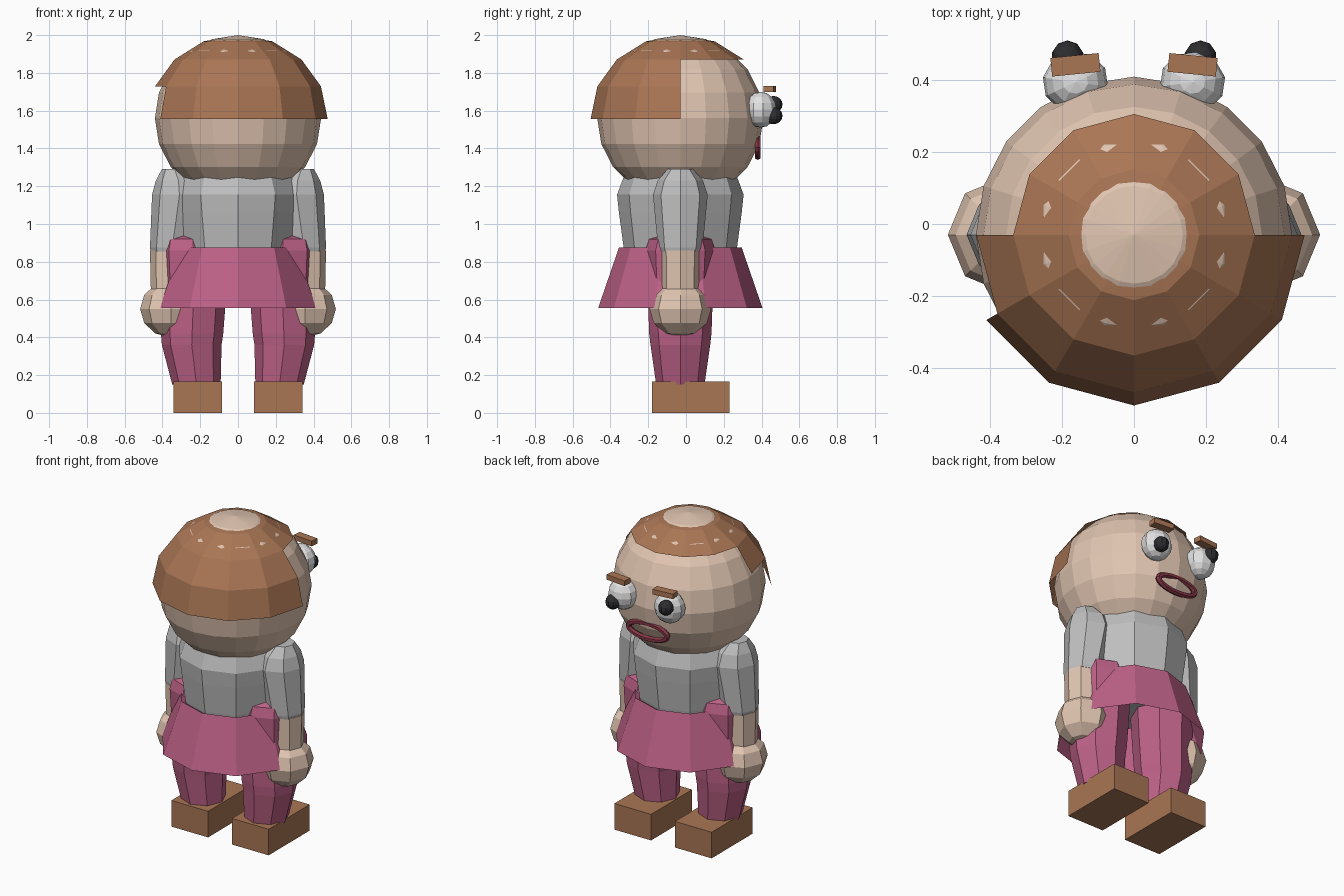
import bpy, bmesh, math
from mathutils import Vector

if "Cube" in bpy.data.objects:
    bpy.data.objects.remove(bpy.data.objects["Cube"])

CY = -0.03  # body axis


def material(name, rgb):
    m = bpy.data.materials.new(name)
    m.diffuse_color = (*rgb, 1)
    m.use_nodes = True
    m.node_tree.nodes["Principled BSDF"].inputs["Base Color"].default_value = m.diffuse_color
    return m


SKIN = material("skin", (0.75, 0.56, 0.44))
BROWN = material("brown", (0.40, 0.18, 0.09))
GREY = material("shirt_grey", (0.52, 0.52, 0.52))
PINK = material("pink", (0.51, 0.12, 0.24))
WHITE = material("eye_white", (0.75, 0.75, 0.75))
BLACK = material("pupil_black", (0.026, 0.026, 0.03))
RED = material("mouth_red", (0.24, 0.038, 0.06))


def finish(name, bm, mat, loc=(0, 0, 0), rot=(0, 0, 0), recalc=True):
    if recalc:
        bmesh.ops.recalc_face_normals(bm, faces=bm.faces)
    me = bpy.data.meshes.new(name)
    bm.to_mesh(me)
    bm.free()
    me.materials.append(mat)
    ob = bpy.data.objects.new(name, me)
    ob.location, ob.rotation_euler = loc, rot
    bpy.context.collection.objects.link(ob)
    return ob


def loft(name, profile, n, mat, phase=0.0, caps=True):
    """Stack of n-sided rings; profile rows are (centre x, z, radius)."""
    bm = bmesh.new()
    rings = []
    for cx, z, r in profile:
        rings.append([bm.verts.new((cx + r * math.cos(phase + math.tau * i / n),
                                    CY + r * math.sin(phase + math.tau * i / n), z))
                      for i in range(n)])
    for a, b in zip(rings, rings[1:]):
        for i in range(n):
            j = (i + 1) % n
            bm.faces.new((a[i], a[j], b[j], b[i]))
    if caps:
        bm.faces.new(rings[0])
        bm.faces.new(rings[-1])
    return finish(name, bm, mat)


def ball(name, loc, size, seg, rings, mat, rot=(0, 0, 0)):
    bm = bmesh.new()
    bmesh.ops.create_uvsphere(bm, u_segments=seg, v_segments=rings, radius=1)
    bmesh.ops.scale(bm, vec=size, verts=bm.verts)
    return finish(name, bm, mat, loc, rot)


def box(name, loc, size, mat, rot=(0, 0, 0)):
    bm = bmesh.new()
    bmesh.ops.create_cube(bm, size=1)
    bmesh.ops.scale(bm, vec=size, verts=bm.verts)
    return finish(name, bm, mat, loc, rot)


# head
ball("head", (0, CY, 1.56), (0.44, 0.44, 0.44), 20, 10, SKIN)

# hair: thin dome, open over the face, with one lower panel missing
bm = bmesh.new()
rows = [(0.475, 1.555), (0.439, 1.729), (0.336, 1.871), (0.182, 1.967)]
ring = [[bm.verts.new((r * math.cos(math.tau * i / 12), CY + r * math.sin(math.tau * i / 12), z))
         for i in range(12)] for r, z in rows]
pole = bm.verts.new((0, CY, 1.998))
for k in range(3):
    for i in range(12):
        if (k < 2 and i < 6) or (k == 0 and i == 6):
            continue
        j = (i + 1) % 12
        bm.faces.new((ring[k][i], ring[k][j], ring[k + 1][j], ring[k + 1][i]))
for i in range(12):
    bm.faces.new((ring[3][i], ring[3][(i + 1) % 12], pole))
bmesh.ops.delete(bm, geom=[v for v in bm.verts if not v.link_faces], context='VERTS')
finish("hair", bm, BROWN, recalc=False)

# torso and skirt
QUARTER = math.pi / 2
loft("torso", [(0, 0.80, 0.285), (0, 0.875, 0.30), (0, 1.045, 0.323), (0, 1.06, 0.325),
               (0, 1.155, 0.335), (0, 1.25, 0.30)], 10, GREY, QUARTER)
loft("skirt", [(0, 0.555, 0.435), (0, 0.875, 0.325)], 10, PINK, QUARTER, caps=False)
loft("skirt_waist", [(0, 0.86, 0.30), (0, 0.875, 0.325)], 10, PINK, QUARTER, caps=False)

for s, side in ((-1, "left"), (1, "right")):
    # arms
    loft(f"{side}_sleeve", [(s * 0.35, 0.855, 0.112), (s * 0.348, 0.875, 0.118),
                            (s * 0.31, 1.155, 0.145), (s * 0.315, 1.23, 0.12),
                            (s * 0.335, 1.29, 0.068)], 8, GREY)
    loft(f"{side}_forearm", [(s * 0.36, 0.58, 0.10), (s * 0.36, 0.86, 0.106)], 8, SKIN)
    ball(f"{side}_hand", (s * 0.355, CY, 0.55), (0.163, 0.163, 0.15), 8, 6, SKIN)
    # legs and shoes
    loft(f"{side}_leg", [(s * 0.22, 0.15, 0.128), (s * 0.245, 0.36, 0.158),
                         (s * 0.243, 0.42, 0.165), (s * 0.235, 0.62, 0.172),
                         (s * 0.235, 0.86, 0.185), (s * 0.24, 0.92, 0.165),
                         (s * 0.245, 0.95, 0.09)], 8, PINK)
    box(f"{side}_shoe", (s * 0.212, 0.025, 0.0825), (0.257, 0.41, 0.165), BROWN)
    # eyes and brows
    ball(f"{side}_eye", (s * 0.163, 0.395, 1.605), (0.092, 0.085, 0.095), 10, 8, WHITE,
         (0, 0, -s * 0.15))
    ball(f"{side}_pupil", (s * 0.185, 0.463, 1.603 - s * 0.03), (0.045, 0.048, 0.045),
         10, 8, BLACK)
    box(f"{side}_brow", (s * 0.163, 0.443, 1.715), (0.135, 0.052, 0.032), BROWN,
        (0, 0, -s * 0.1))

# mouth: flattened ring half sunk in the face
bm = bmesh.new()
N, M, T = 20, 6, 0.018
loops = []
for i in range(N):
    a = math.tau * i / N
    c = Vector((0.135 * math.cos(a), 0, 0.048 * math.sin(a)))
    out = Vector((math.cos(a), 0, math.sin(a)))
    loops.append([bm.verts.new(c + out * T * math.cos(math.tau * k / M)
                               + Vector((0, T * math.sin(math.tau * k / M), 0)))
                  for k in range(M)])
for i in range(N):
    a, b = loops[i], loops[(i + 1) % N]
    for k in range(M):
        bm.faces.new((a[k], a[(k + 1) % M], b[(k + 1) % M], b[k]))
finish("mouth", bm, RED, (0, 0.38, 1.405))
